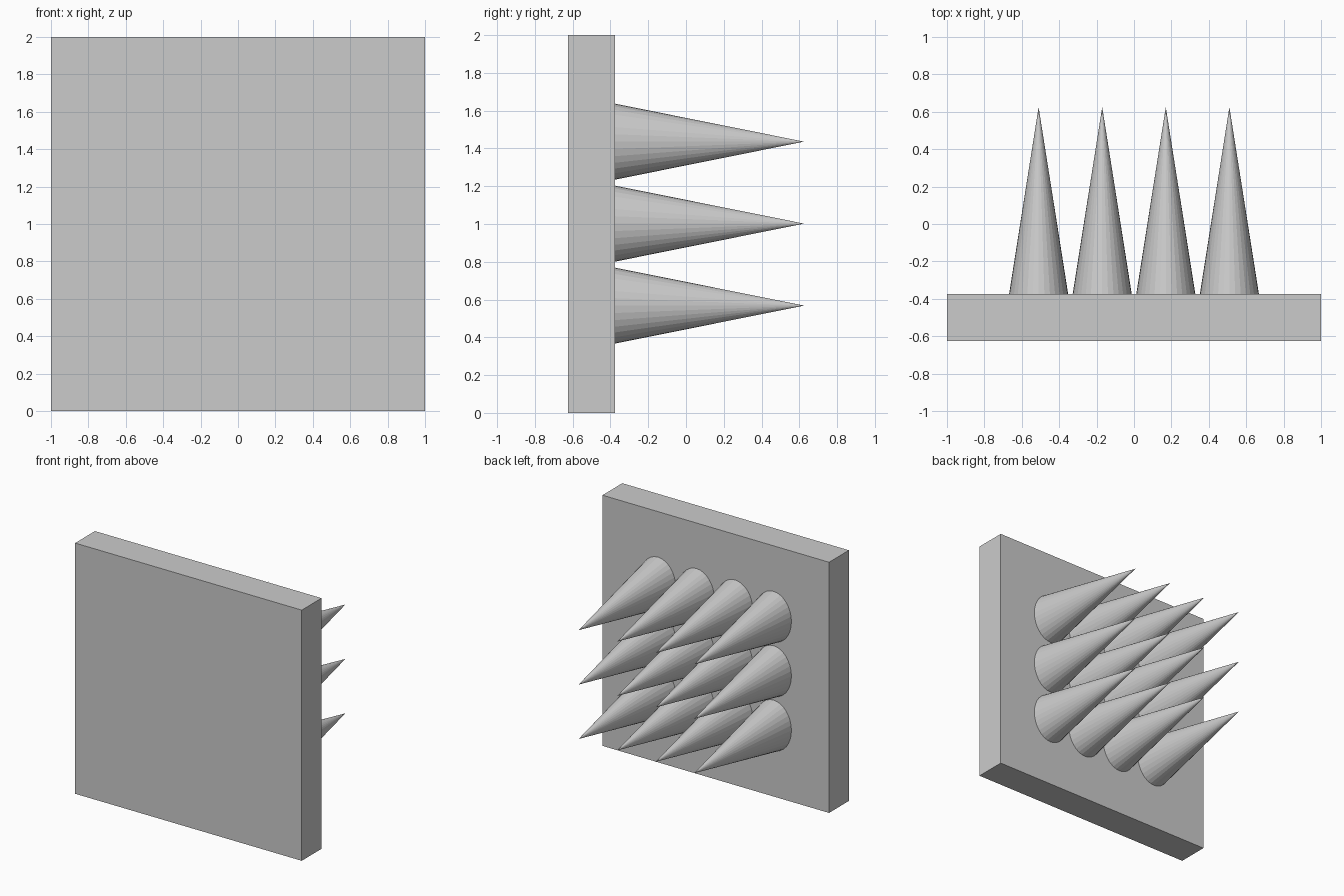
import bpy
import math

if "Cube" in bpy.data.objects:
    bpy.data.objects.remove(bpy.data.objects["Cube"])

# Backing plate
bpy.ops.mesh.primitive_cube_add(size=1, location=(0, -0.5, 1))
plate = bpy.context.object
plate.name = "wall_plate"
plate.scale = (2, 0.25, 2)

# Grid of oval-based spikes pointing to the back (+y)
COLS, ROWS = 4, 3
STEP_X, STEP_Z = 0.34, 0.434
LENGTH = 1.0


def add_spike(col, row):
    x = (col - (COLS - 1) / 2) * STEP_X
    z = 1.002 + (row - (ROWS - 1) / 2) * STEP_Z
    bpy.ops.mesh.primitive_cone_add(
        vertices=32, radius1=1, radius2=0, depth=LENGTH,
        location=(x, -0.375 + LENGTH / 2, z),
        rotation=(-math.pi / 2, 0, 0))
    spike = bpy.context.object
    spike.name = f"spike_{row + 1}_{col + 1}"
    spike.scale = (0.158, 0.201, 1)


for row in range(ROWS):
    for col in range(COLS):
        add_spike(col, row)
